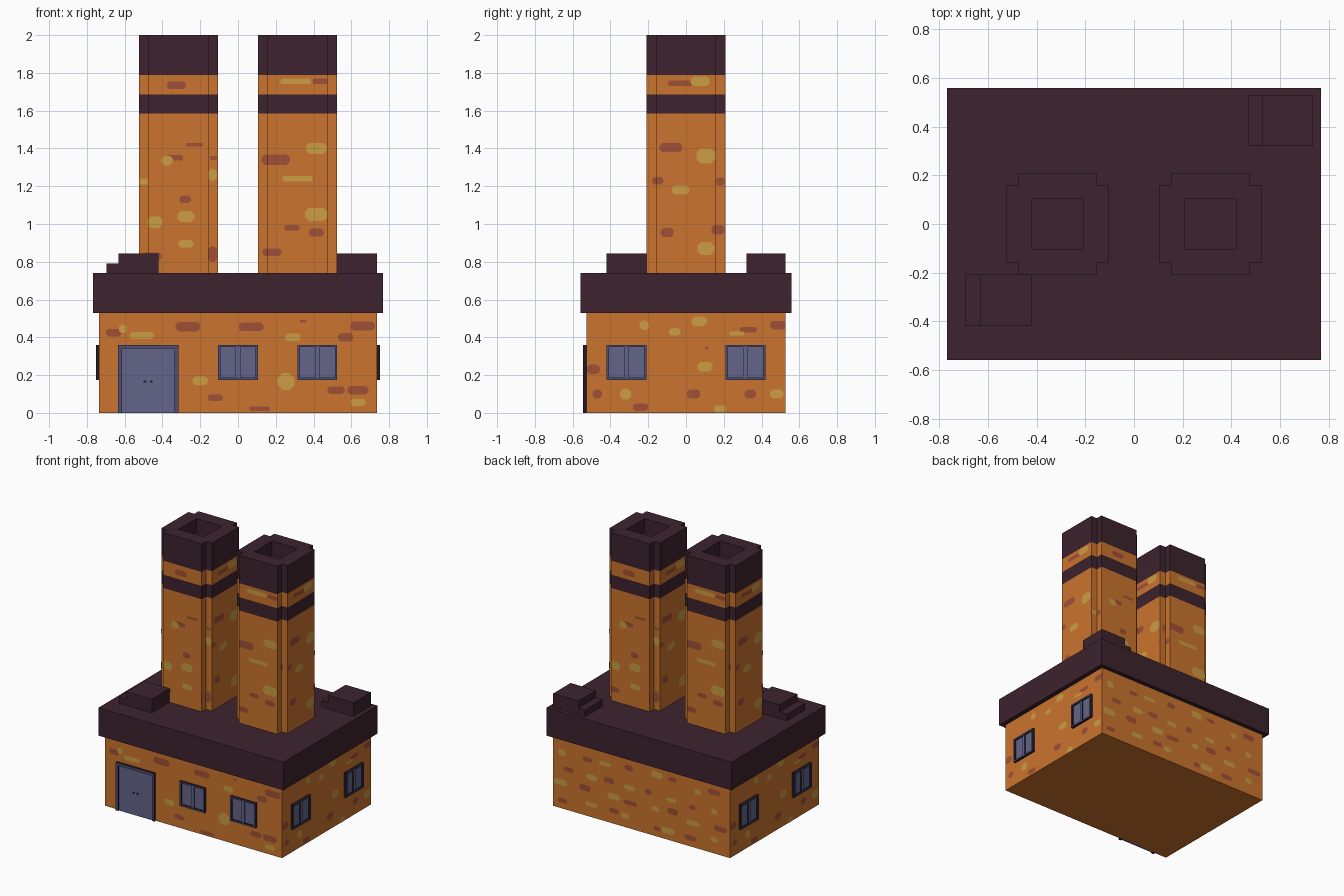
import bpy, bmesh, math, random
from mathutils import Matrix, Vector

if "Cube" in bpy.data.objects:
    bpy.data.objects.remove(bpy.data.objects["Cube"])

random.seed(4)


def material(name, r, g, b):
    m = bpy.data.materials.new(name)
    lin = [((c / 255 + 0.055) / 1.055) ** 2.4 for c in (r, g, b)]
    m.diffuse_color = (*lin, 1)
    m.use_nodes = True
    m.node_tree.nodes["Principled BSDF"].inputs["Base Color"].default_value = m.diffuse_color
    return m


ORANGE = material("orange brick", 203, 116, 46)
PLUM = material("dark plum", 61, 35, 46)
BROWN = material("red brown spot", 160, 80, 54)
YELLOW = material("mustard spot", 203, 157, 66)
SLATE = material("slate frame", 76, 78, 116)
PANE = material("blue grey panel", 99, 101, 138)
SHADE = material("near black trim", 38, 23, 32)


def finish(name, bm, mats, normals=True):
    if normals:
        bmesh.ops.recalc_face_normals(bm, faces=bm.faces)
    me = bpy.data.meshes.new(name)
    bm.to_mesh(me)
    bm.free()
    for m in mats:
        me.materials.append(m)
    ob = bpy.data.objects.new(name, me)
    bpy.context.collection.objects.link(ob)
    return ob


def add_box(bm, lo, hi, M=Matrix(), front=0, side=0):
    """Box from corner to corner; the face towards local -y may differ in colour."""
    lo, hi = Vector(lo), Vector(hi)
    T = Matrix.Translation((lo + hi) / 2) @ Matrix.Diagonal((*(hi - lo), 1))
    vs = bmesh.ops.create_cube(bm, size=1, matrix=T)["verts"]
    for f in {f for v in vs for f in v.link_faces}:
        c = f.calc_center_median()
        f.material_index = front if abs(c.y - lo.y) < 1e-5 else side
    bmesh.ops.transform(bm, matrix=M, verts=vs)


def box(name, lo, hi, mat):
    bm = bmesh.new()
    add_box(bm, lo, hi)
    return finish(name, bm, [mat])


def turn(quarter):
    # 0 front, 1 right, 2 back, 3 left
    return Matrix.Rotation(quarter * math.pi / 2, 4, 'Z')


# Main hall and flat roof slab
box("hall", (-.735, -.527, 0), (.735, .527, .53), ORANGE)
box("roof_slab", (-.768, -.558, .53), (.768, .558, .74), PLUM)

# Stepped roof vents
for tag, x0, x1, x2, y0, y1 in (("front", -.695, -.633, -.422, -.42, -.208),
                                ("back", .47, .525, .735, .32, .527)):
    bm = bmesh.new()
    add_box(bm, (x0, y0, .73), (x1, y1, .79))
    add_box(bm, (x1, y0, .73), (x2, y1, .843))
    finish("roof_vent_" + tag, bm, [PLUM])

# Chimneys: notched square section, dark bands and a square flue
A, B, H = .21, .16, .105
CORNER = [(B, -A), (B, -B), (A, -B)]
profile, flue = [], []
for q in range(4):
    R = Matrix.Rotation(q * math.pi / 2, 2)
    profile += [R @ Vector(p) for p in CORNER]
    flue += [R @ Vector((H, -H))] * 3


def chimney(name, cx):
    bm = bmesh.new()
    rings = [(profile, .735), (profile, 1.585), (profile, 1.685), (profile, 1.79),
             (profile, 2), (flue, 2), (flue, 1.895)]
    colours = [0, 1, 0, 1, 1, 1]
    loops = [[bm.verts.new((p.x + cx, p.y, z)) for p in ring] for ring, z in rings]
    for a, b, col in zip(loops, loops[1:], colours):
        for i in range(12):
            j = (i + 1) % 12
            bm.faces.new((a[i], a[j], b[j], b[i])).material_index = col
    bm.faces.new(loops[0][::-1])
    bm.faces.new(loops[-1][::3]).material_index = 1
    bmesh.ops.remove_doubles(bm, verts=bm.verts, dist=1e-5)
    finish(name, bm, [ORANGE, PLUM])


for tag, cx in (("left", -.315), ("right", .315)):
    chimney("chimney_" + tag, cx)

# Windows: dark-sided frame, two panes and a centre bar
def window(name, quarter, off, u):
    bm = bmesh.new()
    M, z0, z1, w, t = turn(quarter), .175, .36, .105, .012
    y, back = -off - .018, -off + .005
    for a, b in (((u - w, z0), (u - w + t, z1)), ((u + w - t, z0), (u + w, z1)),
                 ((u - w + t, z0), (u + w - t, z0 + t)), ((u - w + t, z1 - t), (u + w - t, z1))):
        add_box(bm, (a[0], y, a[1]), (b[0], back, b[1]), M, 0, 2)
    add_box(bm, (u - .012, y + .004, z0 + t), (u + .012, back, z1 - t), M, 1, 2)
    add_box(bm, (u - w + t, -off - .006, z0 + t), (u + w - t, back, z1 - t), M, 1, 1)
    finish(name, bm, [SLATE, PANE, SHADE])


for n, (q, off, u) in enumerate(((0, .527, 0), (0, .527, .42), (1, .735, -.315),
                                 (1, .735, .315), (3, .735, -.315), (3, .735, .315))):
    window(f"window_{n + 1}", q, off, u)

# Double door with frame and two small handles
bm = bmesh.new()
for lo, hi in (((-.635, 0), (-.615, .36)), ((-.335, 0), (-.315, .36)), ((-.615, .34), (-.335, .36))):
    add_box(bm, (lo[0], -.545, lo[1]), (hi[0], -.52, hi[1]), Matrix(), 0, 1)
finish("door_frame", bm, [SLATE, SHADE])
box("door_panel", (-.615, -.535, 0), (-.335, -.52, .34), PANE)
bm = bmesh.new()
for x in (-.492, -.46):
    add_box(bm, (x - .007, -.54, .162), (x + .007, -.53, .172))
finish("door_handles", bm, [SHADE])

# Painted spots: (u, z, width, height); clipped to the face they lie on
def spot(bm, M, off, lo, hi, s, col):
    u, z, w, h = s
    w, h = w / 2, h / 2
    c = min(w, h) * .6
    pts = []
    for a, b in ((w, c - h), (w, h - c), (w - c, h), (c - w, h),
                 (-w, h - c), (-w, c - h), (c - w, -h), (w - c, -h)):
        p = (round(min(max(u + a, lo), hi), 5), round(max(z + b, .001), 5))
        if p not in pts:
            pts.append(p)
    if len({p[0] for p in pts}) > 1:
        vs = [bm.verts.new(M @ Vector((p[0], -off - .002 - .001 * col, p[1]))) for p in pts]
        bm.faces.new(vs).material_index = col


FRONT = ([(-.66, .425, .08, .04), (-.265, .457, .13, .05), (.07, .455, .13, .045), (.66, .46, .13, .05),
          (.57, .4, .08, .045), (.345, .485, .035, .012), (-.12, .08, .08, .035), (.115, .022, .11, .022),
          (.52, .12, .09, .04), (.635, .12, .11, .045)],
         [(-.61, .445, .04, .045), (-.51, .41, .13, .035), (-.2, .17, .08, .045), (.255, .165, .09, .09),
          (.29, .4, .08, .04), (.635, .055, .08, .035)])
SIDE = ([(-.49, .23, .07, .05), (-.47, .1, .05, .045), (.04, .1, .07, .05), (.33, .44, .09, .03),
         (.49, .465, .09, .045), (-.24, .03, .08, .04), (.11, .345, .02, .012), (.34, .1, .06, .05)],
        [(-.22, .465, .05, .05), (.07, .485, .08, .05), (.27, .42, .08, .02), (-.32, .1, .06, .06),
         (.1, .245, .08, .05), (.18, .02, .06, .04), (.48, .1, .07, .05), (-.06, .43, .06, .04)])
STACKS = [
    ([(-.01, 1.735, .1, .04), (.085, 1.42, .09, .02), (-.02, 1.35, .09, .03), (.185, 1.35, .04, .02),
      (.035, 1.13, .06, .04), (.18, .84, .05, .08), (-.14, .83, .1, .04)],
     [(-.06, 1.335, .06, .05), (.18, 1.26, .05, .06), (-.185, 1.225, .05, .03), (.04, 1.04, .09, .06),
      (-.125, 1.01, .08, .06), (.04, .895, .08, .04)]),
    ([(.12, 1.755, .08, .03), (-.115, 1.34, .15, .055), (-.03, .98, .08, .03), (.1, .955, .08, .04),
      (-.135, .85, .1, .04)],
     [(-.01, 1.755, .16, .03), (.1, 1.4, .11, .06), (0, 1.24, .16, .03), (.1, 1.05, .12, .07)]),
    ([(-.03, 1.745, .13, .03), (-.08, 1.405, .12, .05), (-.15, 1.23, .06, .04), (.18, 1.225, .05, .04),
      (.17, .97, .07, .05), (-.1, .955, .07, .05)],
     [(.075, 1.755, .1, .05), (.105, 1.36, .1, .08), (-.03, 1.18, .09, .05), (.105, .87, .09, .07)])]

# Back wall pattern on a jittered grid
BACK = ([], [])
for i in range(8):
    for j in range(4):
        BACK[(i + j) % 2].append((-.63 + .18 * i + random.uniform(-.05, .05),
                                  .08 + .12 * j + random.uniform(-.025, .025),
                                  random.uniform(.05, .11), random.uniform(.03, .05)))

bm = bmesh.new()
for q, off, half, pattern in ((0, .527, .735, FRONT), (1, .735, .527, SIDE),
                              (2, .527, .735, BACK), (3, .735, .527, SIDE)):
    for col in (0, 1):
        for s in pattern[col]:
            spot(bm, turn(q), off, -half, half, s, col)
finish("hall_spots", bm, [BROWN, YELLOW], False)

for k, (tag, cx) in enumerate((("left", -.315), ("right", .315))):
    bm = bmesh.new()
    for q in range(4):
        M = Matrix.Translation((cx, 0, 0)) @ turn(q)
        for col in (0, 1):
            for s in STACKS[2 if q % 2 else (k + q // 2) % 2][col]:
                for off, lo, hi in ((A, -B, B), (B, B, A), (B, -A, -B)):
                    spot(bm, M, off, lo, hi, s, col)
    finish("chimney_spots_" + tag, bm, [BROWN, YELLOW], False)
